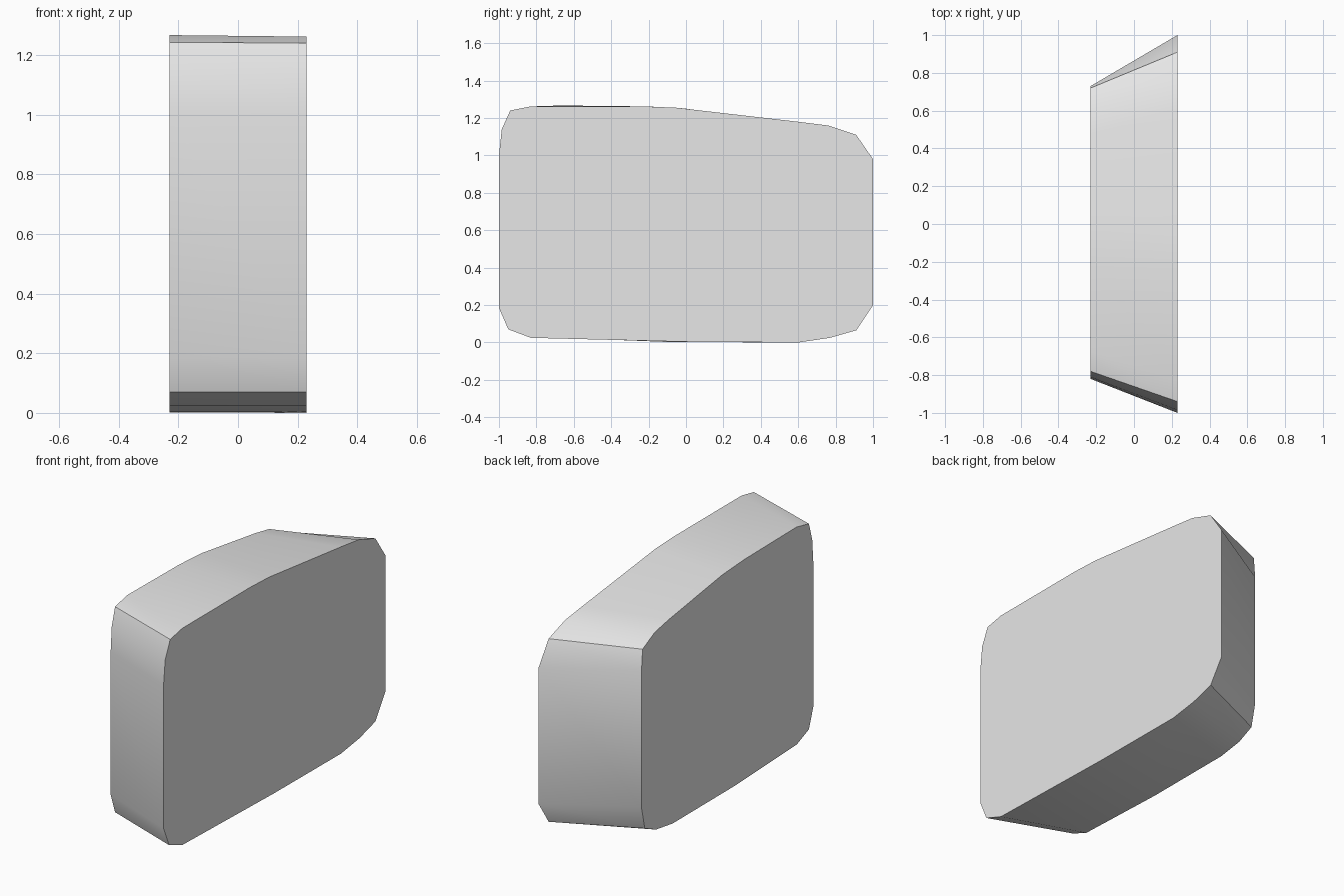
import bpy
import bmesh
import math

default_cube = bpy.data.objects.get("Cube")
if default_cube:
    bpy.data.objects.remove(default_cube, do_unlink=True)

HALF_WIDTH = 0.23

# Matching (y, z) outlines, running round from the lower front corner
wide_outline = [
    (-1, .185), (-.95, .07), (-.83, .025), (0, .004), (.6, 0), (.77, .025),
    (.91, .065), (1, .2), (1, .98), (.91, 1.11), (.76, 1.16), (.6, 1.18),
    (-.05, 1.255), (-.22, 1.262), (-.83, 1.262), (-.94, 1.24),
    (-.985, 1.14), (-1, 1),
]
narrow_outline = [
    (-.82, .185), (-.78, .07), (-.67, .025), (-.1, .003), (.45, .002), (.6, .025),
    (.7, .07), (.73, .2), (.73, .98), (.72, 1.1), (.61, 1.155), (.48, 1.18),
    (0, 1.25), (-.2, 1.262), (-.67, 1.267), (-.78, 1.243),
    (-.81, 1.14), (-.82, 1),
]


def make_material(name, colour):
    material = bpy.data.materials.new(name)
    material.use_nodes = True
    material.diffuse_color = colour
    shader = next(n for n in material.node_tree.nodes if n.type == "BSDF_PRINCIPLED")
    shader.inputs["Base Color"].default_value = colour
    return material


def loft(name, right_outline, left_outline, half_width, material):
    """Join two matching side outlines with a band and close both sides."""
    bm = bmesh.new()
    right = [bm.verts.new((-half_width, y, z)) for y, z in right_outline]
    left = [bm.verts.new((half_width, y, z)) for y, z in left_outline]
    count = len(right)
    for i in range(count):
        j = (i + 1) % count
        bm.faces.new((right[i], right[j], left[j], left[i]))
    bm.faces.new(right)
    bm.faces.new(left)
    bmesh.ops.recalc_face_normals(bm, faces=bm.faces)
    mesh = bpy.data.meshes.new(name)
    bm.to_mesh(mesh)
    bm.free()
    mesh.materials.append(material)
    part = bpy.data.objects.new(name, mesh)
    bpy.context.collection.objects.link(part)
    return part


# Tapered block with rounded corners
light_grey = make_material("light grey", (0.8, 0.8, 0.8, 1))
block = loft("tapered_block", narrow_outline, wide_outline, HALF_WIDTH, light_grey)

# Smooth the rim, keeping the flat sides and tight corners crisp
bpy.ops.object.select_all(action="DESELECT")
block.select_set(True)
bpy.context.view_layer.objects.active = block
bpy.ops.object.shade_smooth_by_angle(angle=math.radians(45))
